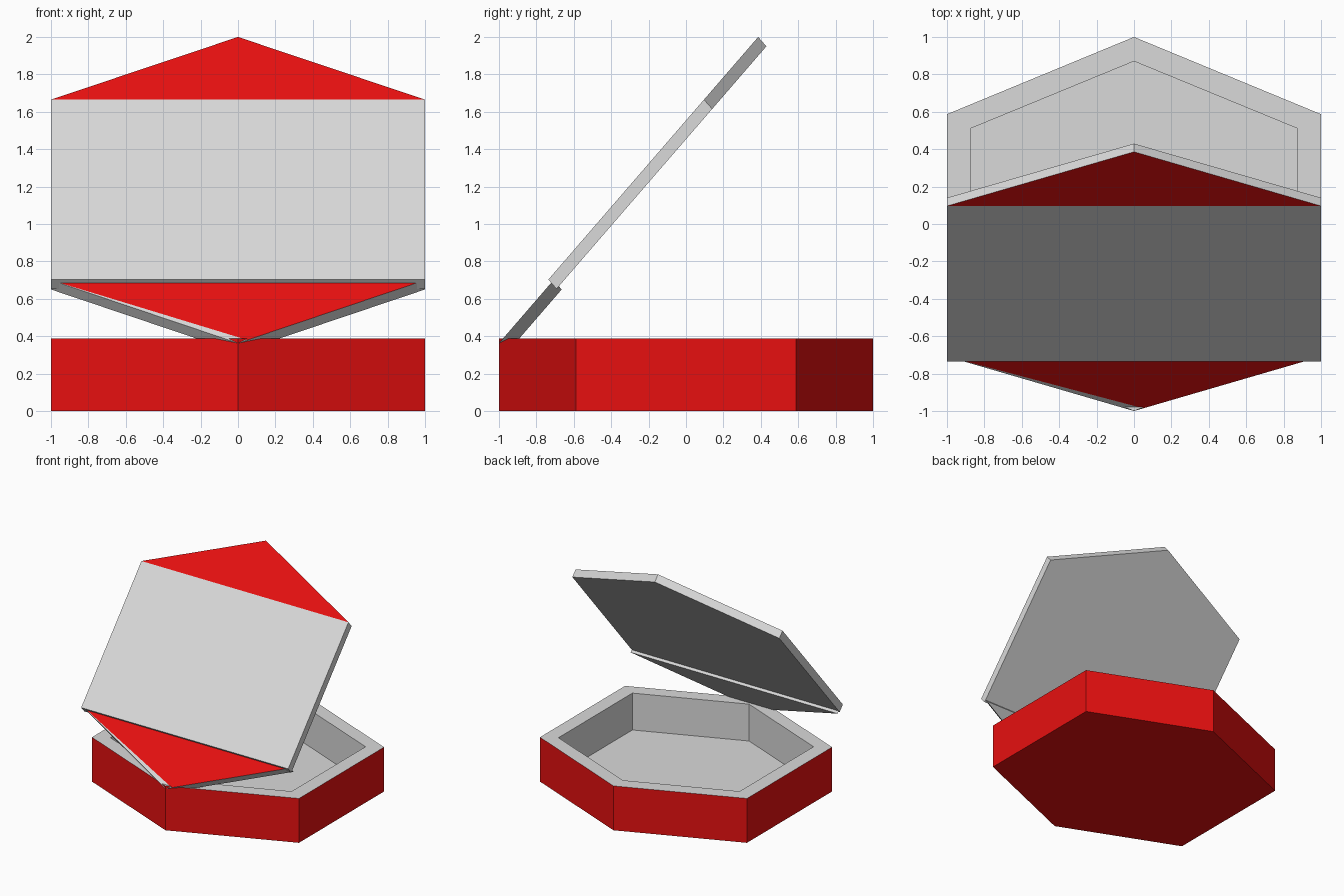
import bpy
import bmesh
from mathutils import Vector

cube = bpy.data.objects.get("Cube")
if cube:
    bpy.data.objects.remove(cube, do_unlink=True)


def make_material(name, rgb):
    mat = bpy.data.materials.new(name)
    mat.use_nodes = True
    color = (*rgb, 1.0)
    mat.diffuse_color = color
    mat.node_tree.nodes["Principled BSDF"].inputs["Base Color"].default_value = color
    return mat


GRAY, RED = 0, 1
materials = [make_material("light gray", (0.7, 0.7, 0.7)),
             make_material("red", (0.8, 0.005, 0.005))]


def finish(name, bm):
    bmesh.ops.recalc_face_normals(bm, faces=bm.faces)
    mesh = bpy.data.meshes.new(name)
    bm.to_mesh(mesh)
    bm.free()
    for mat in materials:
        mesh.materials.append(mat)
    obj = bpy.data.objects.new(name, mesh)
    bpy.context.collection.objects.link(obj)
    return obj


def add_face(bm, verts, color):
    bm.faces.new(verts).material_index = color


def add_band(bm, lower, upper, color):
    for i in range(len(lower)):
        j = (i + 1) % len(lower)
        add_face(bm, (lower[i], lower[j], upper[j], upper[i]), color)


# Hexagonal tray: red outside, gray rim and cavity
def hex_ring(bm, tip, half_width, shoulder, z):
    outline = [(0, -tip), (half_width, -shoulder), (half_width, shoulder),
               (0, tip), (-half_width, shoulder), (-half_width, -shoulder)]
    return [bm.verts.new((x, y, z)) for x, y in outline]


HEIGHT, FLOOR = 0.387, 0.065
OUTER, INNER = (1.0, 1.0, 0.587), (0.87, 0.875, 0.51)
bm = bmesh.new()
base = hex_ring(bm, *OUTER, 0)
rim_outer = hex_ring(bm, *OUTER, HEIGHT)
rim_inner = hex_ring(bm, *INNER, HEIGHT)
floor = hex_ring(bm, *INNER, FLOOR)
add_face(bm, base, RED)
add_band(bm, base, rim_outer, RED)
add_band(bm, rim_outer, rim_inner, GRAY)
add_band(bm, rim_inner, floor, GRAY)
add_face(bm, floor, GRAY)
finish("tray", bm)


# Leaning lid panels, given by face polygons on a sloping plane
SLOPE = 0.865
THICKNESS = Vector((0, 0.044, -0.05))


def lid_panel(name, points, faces, outline, y_start, z_start):
    bm = bmesh.new()
    front = [bm.verts.new((x, y_start + (z - z_start) * SLOPE, z)) for x, z in points]
    back = [bm.verts.new(v.co + THICKNESS) for v in front]
    for indices, color in faces:
        add_face(bm, [front[i] for i in indices], color)
    add_face(bm, [back[i] for i in reversed(outline)], GRAY)
    add_band(bm, [back[i] for i in outline], [front[i] for i in outline], GRAY)
    finish(name, bm)


# Main lid with a red pointed top
lid_panel("lid", [(-1, 0.703), (1, 0.703), (1, 1.665), (0, 2.0), (-1, 1.665)],
          [((0, 1, 2, 4), GRAY), ((4, 2, 3), RED)], range(5), -0.736, 0.703)

# Lower flap, set slightly behind the lid, with a thin gray sliver on its edge
lid_panel("lower_flap", [(-1, 0.7), (0, 0.363), (0.05, 0.38), (1, 0.7)],
          [((0, 2, 3), RED), ((0, 1, 2), GRAY)], range(4), -1.0, 0.363)
